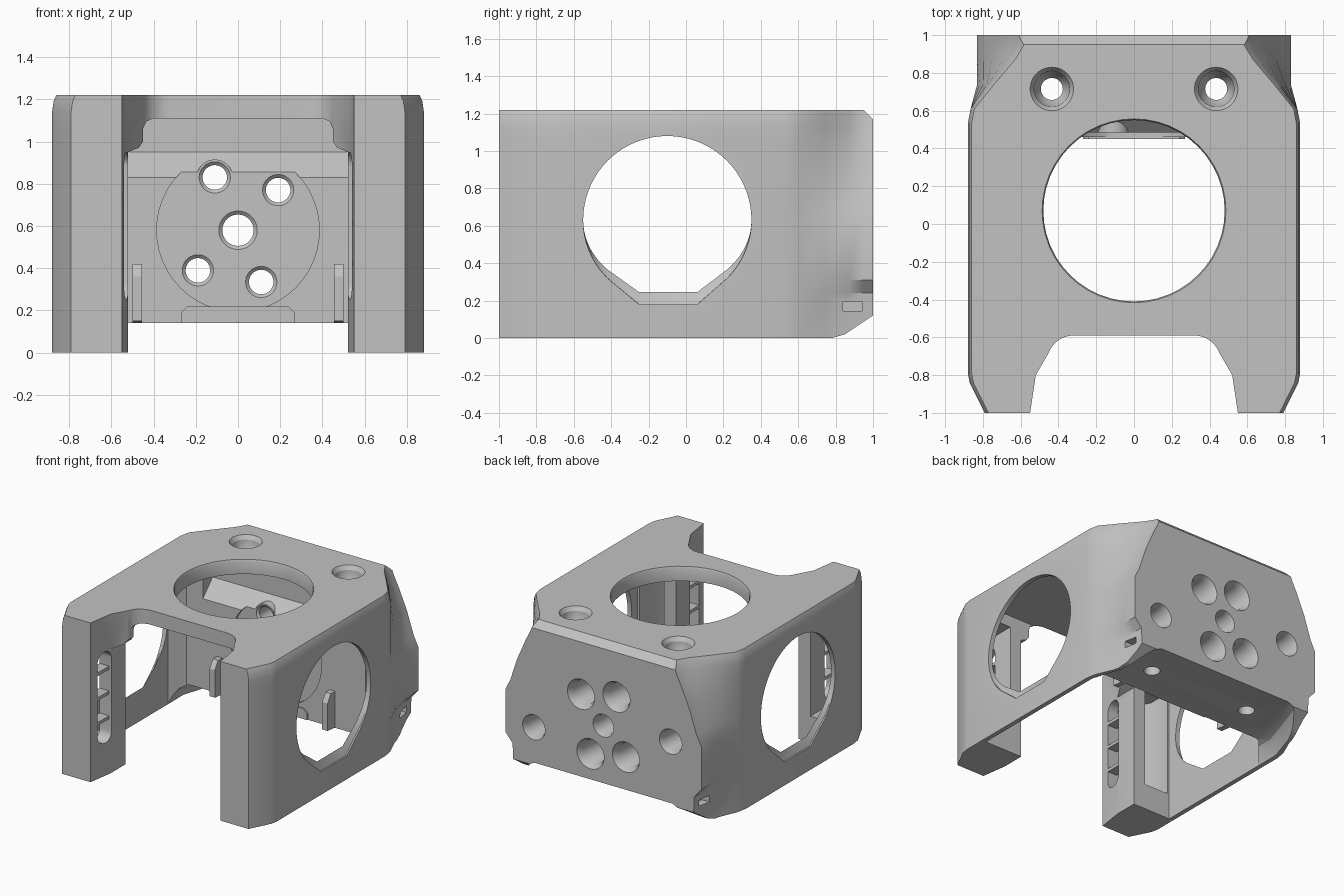
import bpy, bmesh
from math import sin, cos, pi, radians

if "Cube" in bpy.data.objects:
    bpy.data.objects.remove(bpy.data.objects["Cube"])

grey = bpy.data.materials.new("mid_grey")
grey.use_nodes = True
grey.diffuse_color = (0.54, 0.54, 0.54, 1)
grey.node_tree.nodes["Principled BSDF"].inputs["Base Color"].default_value = (0.54, 0.54, 0.54, 1)


def loft(name, rings):
    """Solid skinned through matching closed rings."""
    bm = bmesh.new()
    vs = [[bm.verts.new(p) for p in r] for r in rings]
    n = len(vs[0])
    for a, b in zip(vs, vs[1:]):
        for i in range(n):
            j = (i + 1) % n
            bm.faces.new((a[i], a[j], b[j], b[i]))
    bm.faces.new(vs[0][::-1])
    bm.faces.new(vs[-1])
    bmesh.ops.recalc_face_normals(bm, faces=bm.faces)
    me = bpy.data.meshes.new(name)
    bm.to_mesh(me)
    bm.free()
    me.materials.append(grey)
    ob = bpy.data.objects.new(name, me)
    bpy.context.collection.objects.link(ob)
    return ob


def place(axis, p, d):
    """Put a 2D profile point at depth d along an axis."""
    return {"x": (d, p[0], p[1]), "y": (p[0], d, p[1]), "z": (p[0], p[1], d)}[axis]


def prism(name, axis, pts, d0, d1):
    return loft(name, [[place(axis, p, d) for p in pts] for d in (d0, d1)])


def box(name, x, y, z):
    return prism(name, "z", [(x[0], y[0]), (x[1], y[0]), (x[1], y[1]), (x[0], y[1])], *z)


def circle(c, r, n=48):
    return [(c[0] + r * cos(2 * pi * i / n), c[1] + r * sin(2 * pi * i / n)) for i in range(n)]


def turned(name, axis, c, steps):
    """Round solid from (depth, radius) steps."""
    return loft(name, [[place(axis, p, d) for p in circle(c, r)] for d, r in steps])


def mirror(half):
    return half + [(-x, y) for x, y in reversed(half)]


def combine(tool, mode="DIFFERENCE"):
    m = body.modifiers.new("cut", "BOOLEAN")
    m.operation, m.object, m.solver = mode, tool, "EXACT"
    bpy.context.view_layer.objects.active = body
    bpy.ops.object.modifier_apply(modifier=m.name)
    bpy.data.objects.remove(tool)


# Outer body: stacked plan outlines, rear corners sweeping in towards the top
def outline(z, xb, inset=0):
    s = (xb - 0.6) / 0.23
    half = [(0.79, -1), (0.87, -0.84), (0.88, -0.79), (0.88, 0.53), (0.865, 0.61),
            (0.76 + 0.07 * s, 0.74), (0.65 + 0.18 * s, 0.87), (0.605 + 0.225 * s, 0.945), (xb, 1)]
    return [(x - inset * (1 if x > 0 else -1), y, z) for x, y in mirror(half)]


levels = [(0, 0.76), (0.24, 0.77), (0.31, 0.83), (0.64, 0.83), (0.72, 0.79),
          (0.9, 0.73), (1.06, 0.66), (1.14, 0.62), (1.19, 0.607, 0.007), (1.22, 0.6, 0.02)]
body = loft("bracket_body", [outline(*l) for l in levels])

# Inner cavity, front opening and plate notch
combine(prism("cavity", "z", mirror([(0.845, -0.62), (0.845, 0.36), (0.76, 0.46)]), -0.1, 1.11))
combine(prism("front_opening", "z",
              mirror([(0.553, -1.05), (0.55, -1), (0.52, -0.8), (0.52, -0.58)]), -0.1, 0.95))
arc = [(0.32 + 0.14 * sin(a), -0.73 + 0.14 * cos(a)) for a in [radians(70 - 10 * i) for i in range(8)]]
combine(prism("plate_notch", "z",
              mirror([(0.553, -1.05), (0.55, -1), (0.52, -0.8)] + arc), 0.9, 1.3))
# Rounded relief under the plate between the legs
combine(prism("gusset_relief", "y",
              mirror([(0.52, 0.9), (0.52, 0.95), (0.47, 0.97), (0.45, 1.0), (0.45, 1.06),
                      (0.435, 1.095), (0.4, 1.11)]), -0.8, -0.58))

# Rear block: sloped shoulder, raised underside, bevelled edges
combine(prism("shoulder", "x", [(0.4, 0.83), (0.46, 0.83), (0.58, 0.95), (0.58, 1.11), (0.4, 1.11)],
              -0.62, 0.62))


def underside(y, w):
    half = [(w, -0.1), (w, 0), (w - 0.02, 0.06), (w - 0.05, 0.11), (w - 0.11, 0.14)]
    return [(x, y, z) for x, z in mirror(half)]


combine(loft("underside", [underside(*s) for s in
                           ((0.3, 0.845), (0.55, 0.845), (0.72, 0.79), (0.87, 0.74), (1.1, 0.66))]))
combine(prism("lower_bevel", "x", [(0.7, -0.1), (0.78, 0), (0.85, 0.02), (1, 0.12), (1.1, 0.19), (1.1, -0.1)],
              -1, 1))
combine(prism("upper_bevel", "x", [(0.93, 1.24), (1.05, 1.12), (1.1, 1.3)], -1, 1))

# Motor seat: shallow round recess, boss and ridge
combine(turned("seat", "y", (0, 0.58), [(0.4, 0.385), (0.485, 0.385)]))
combine(turned("boss", "y", (-0.11, 0.83), [(0.485, 0.085), (0.62, 0.085)]), "UNION")
combine(prism("ridge", "y", mirror([(0.27, 0.141), (0.27, 0.19), (0.24, 0.22)]), 0.45, 0.52), "UNION")

# Rear screw holes
for c in [(-0.11, 0.83), (0.19, 0.77), (-0.19, 0.39), (0.11, 0.335)]:
    combine(turned("screw_hole", "y", c, [(0.4, 0.075), (0.484, 0.075), (0.5, 0.058), (0.75, 0.058),
                                          (0.751, 0.085), (0.95, 0.09), (1.03, 0.13)]))
combine(turned("centre_hole", "y", (0, 0.58), [(0.4, 0.092), (0.484, 0.092), (0.5, 0.074),
                                               (0.96, 0.074), (1.04, 0.1)]))
for c in [(0.59, 0.41), (-0.57, 0.61)]:
    combine(turned("side_screw_hole", "y", c, [(0.75, 0.075), (0.96, 0.08), (1.04, 0.11)]))

# Large round hole in the top plate
combine(turned("top_hole", "z", (0, 0.07), [(1.0, 0.48), (1.205, 0.48), (1.25, 0.5)]))


# Side window outline: round above, flat sill below
def window(low):
    pts = []
    for a in range(-45, 226, 5):
        s = sin(radians(a))
        pts.append((-0.1 + 0.45 * cos(radians(a)), 0.63 + 0.45 * s - low * min(s, 0)))
    return pts + [(-0.25, 0.17 + low), (0.06, 0.17 + low)]


for s in (1, -1):
    def span(a, b):
        return sorted((s * a, s * b))

    combine(loft("window", [[(s * x, y, z) for y, z in window(low)]
                            for x, low in ((0.7, 0.075), (0.845, 0.075), (0.87, 0.01), (0.95, 0))]))
    # Countersunk vertical holes
    combine(turned("top_screw_hole", "z", (s * 0.435, 0.715),
                   [(0.1, 0.058), (1.08, 0.058), (1.13, 0.09), (1.19, 0.095), (1.25, 0.135)]))
    # Small slot at the rear corner
    combine(box("corner_slot", span(0.72, 0.95), (0.84, 0.94), (0.145, 0.195)))
    # Hollow leg with a long vent in its inner face
    combine(prism("leg_pocket", "z", [(s * x, y) for x, y in
                                      ((0.62, -0.5), (0.62, -0.93), (0.77, -0.93), (0.83, -0.8), (0.83, -0.5))],
                  0.2, 1.02))
    vent = [(-0.86 + 0.07 * cos(radians(a)), (0.88 if a < 180 else 0.32) + 0.07 * sin(radians(a)))
            for a in list(range(0, 180, 15)) + [179] + list(range(180, 361, 15))]
    combine(prism("vent", "x", vent, s * 0.48, s * 0.65))

    side = "left" if s > 0 else "right"
    for i in range(3):
        z = 0.42 + 0.19 * i
        box(f"{side}_vent_bar_{i + 1}", span(0.54, 0.62), (-0.94, -0.78), (z - 0.012, z + 0.012))
    # Clip post in front of the rear block
    prism(f"{side}_clip_post", "x", [(0.47, 0.14), (0.37, 0.15), (0.37, 0.36), (0.41, 0.42), (0.47, 0.42)],
          s * 0.455, s * 0.5)

# Smooth the curved surfaces, keep the edges crisp
bpy.ops.object.select_all(action="DESELECT")
body.select_set(True)
bpy.context.view_layer.objects.active = body
bpy.ops.object.shade_smooth_by_angle(angle=radians(28))
